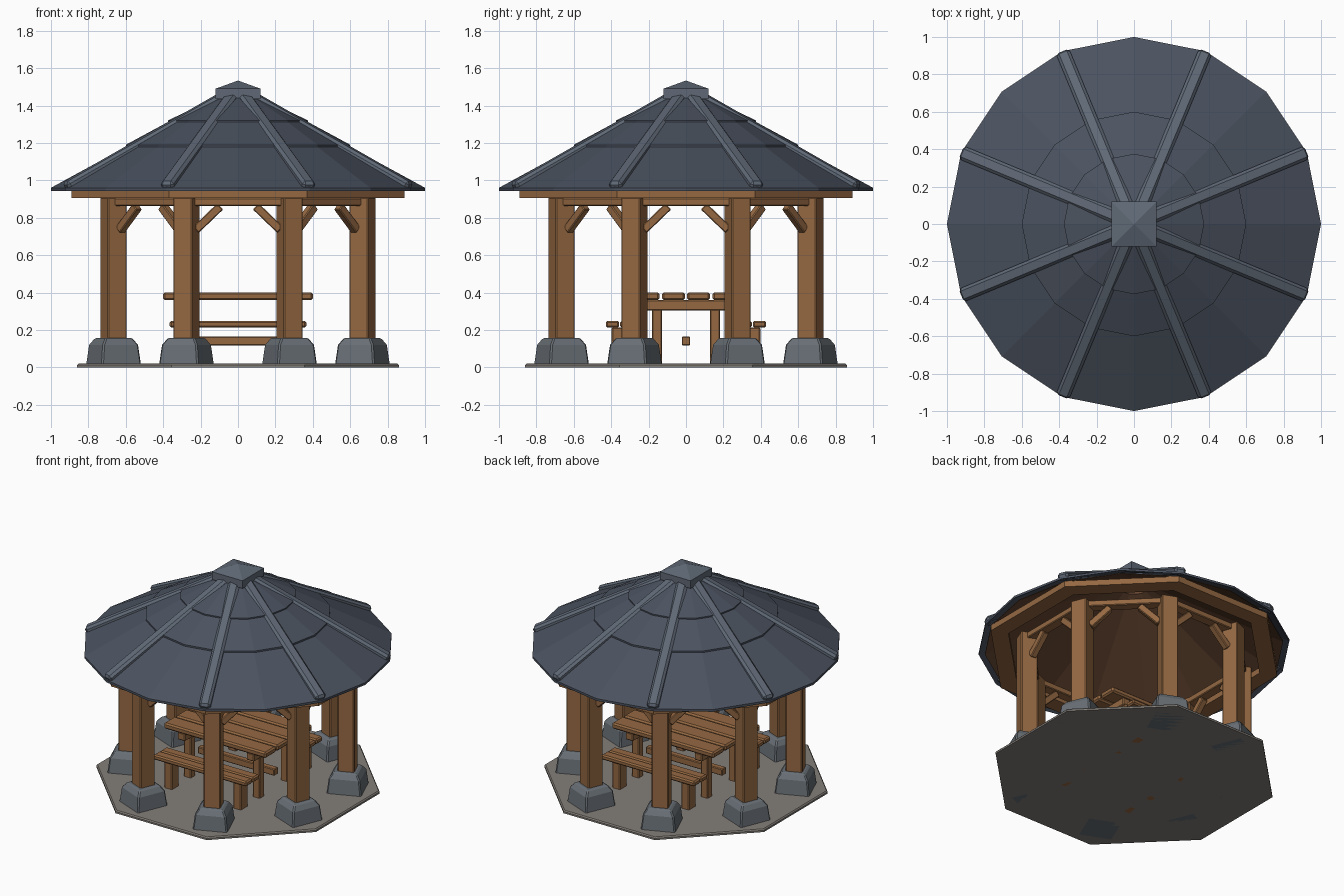
import bpy, bmesh
from math import pi, cos, sin
from mathutils import Vector, Matrix

if "Cube" in bpy.data.objects:
    bpy.data.objects.remove(bpy.data.objects["Cube"])


def material(name, r, g, b):
    m = bpy.data.materials.new(name)
    m.diffuse_color = (r, g, b, 1)
    m.use_nodes = True
    m.node_tree.nodes["Principled BSDF"].inputs["Base Color"].default_value = m.diffuse_color
    return m


WOOD = material("wood", 0.30, 0.14, 0.055)
DARK = material("dark_wood", 0.13, 0.06, 0.03)
SLATE = material("slate", 0.07, 0.085, 0.115)
RIDGE = material("ridge_metal", 0.115, 0.14, 0.18)
STONE = material("stone", 0.14, 0.16, 0.18)
PAVING = material("paving", 0.23, 0.21, 0.19)


def finish(name, bm, mat, matrix=Matrix(), bevel=0):
    bmesh.ops.recalc_face_normals(bm, faces=bm.faces)
    me = bpy.data.meshes.new(name)
    bm.to_mesh(me)
    bm.free()
    me.materials.append(mat)
    ob = bpy.data.objects.new(name, me)
    bpy.context.collection.objects.link(ob)
    ob.matrix_world = matrix
    if bevel:
        mod = ob.modifiers.new("bevel", 'BEVEL')
        mod.width = bevel
        mod.segments = 1
    return ob


def box(name, c, s, mat=WOOD, rot=0, bevel=0.006):
    bm = bmesh.new()
    bmesh.ops.create_cube(bm, size=1, matrix=Matrix.Diagonal((*s, 1)))
    return finish(name, bm, mat, Matrix.Translation(c) @ Matrix.Rotation(rot, 4, 'Z'), bevel)


def beam(name, p, q, w, h, mat=WOOD, bevel=0.005):
    """Bar of width w and height h running from p to q."""
    p, q = Vector(p), Vector(q)
    d = q - p
    bm = bmesh.new()
    bmesh.ops.create_cube(bm, size=1, matrix=Matrix.Diagonal((d.length, w, h, 1)))
    m = Matrix.Translation((p + q) / 2) @ d.to_track_quat('X', 'Z').to_matrix().to_4x4()
    return finish(name, bm, mat, m, bevel)


def lathe(name, profile, n, mat, start=0.0, ring=False, matrix=Matrix(), bevel=0):
    """Sweep (radius, z) points round n sides; ring joins last point to first, else ends are capped."""
    bm = bmesh.new()
    rows = [[bm.verts.new((r * cos(start + 2 * pi * i / n), r * sin(start + 2 * pi * i / n), z))
             for i in range(n)] for r, z in profile]
    pairs = list(zip(rows, rows[1:])) + ([(rows[-1], rows[0])] if ring else [])
    for a, b in pairs:
        for i in range(n):
            j = (i + 1) % n
            bm.faces.new((a[i], a[j], b[j], b[i]))
    if not ring:
        bm.faces.new(rows[0])
        bm.faces.new(rows[-1])
    return finish(name, bm, mat, matrix, bevel)


def polar(r, a, z):
    return Vector((r * cos(a), r * sin(a), z))


E = pi / 8
K = 1 / cos(E)      # octagon apothem to corner radius
Q = 2 ** 0.5 / 2    # square side to corner radius

# Paved floor
lathe("floor_slab", [(0.86 * K, 0), (0.86 * K, 0.012), (0.853 * K, 0.02)], 8, PAVING, E)

# Posts with stone footings, tie beams and knee braces
R = 0.72
for k in range(8):
    a = E + k * pi / 4
    b = a + pi / 4
    lathe("footing", [(0.232 * Q, 0), (0.205 * Q, 0.12), (0.155 * Q, 0.158)], 4, STONE, pi / 4,
          matrix=Matrix.Translation(polar(R, a, 0)) @ Matrix.Rotation(a, 4, 'Z'), bevel=0.008)
    box("post", polar(R, a, 0.525), (0.11, 0.11, 0.77), rot=a)
    p, q = polar(R, a, 0.885), polar(R, b, 0.885)
    beam("tie_beam", p, q, 0.07, 0.042)
    u = (q - p).normalized()
    for end, d in ((p, u), (q, -u)):
        beam("knee_brace", end + d * 0.05 + Vector((0, 0, -0.15)),
             end + d * 0.18 + Vector((0, 0, -0.025)), 0.045, 0.045)

# Eave ring beam
lathe("eave_ring", [(0.89 * K, 0.905), (0.89 * K, 0.946), (0.78 * K, 0.946), (0.78 * K, 0.905)],
      8, WOOD, E, ring=True)

# Boarded ceiling under the roof
lathe("ceiling", [(0.96, 0.943), (0.96, 0.948), (0.1, 1.415), (0.1, 1.40)], 16, DARK, 0, ring=True)

# Three overlapping slate courses
for r0, z0, r1, z1 in ((1.0, 0.96, 0.57, 1.195), (0.6, 1.19, 0.35, 1.325), (0.375, 1.32, 0.08, 1.46)):
    lathe("roof_course", [(r0, z0), (r1, z1), (r1, z1 - 0.016), (r0, z0 - 0.016)],
          16, SLATE, 0, ring=True)

# Hip ridges and roof cap
for k in range(8):
    a = E + k * pi / 4
    beam("hip_ridge", polar(0.995, a, 0.967), polar(0.08, a, 1.45), 0.075, 0.05, RIDGE, 0.015)
lathe("roof_cap", [(0.24 * Q, 1.435), (0.24 * Q, 1.49), (0.002, 1.533)], 4, RIDGE, pi / 4)

# Picnic table
for i in range(4):
    box("table_plank", (0, (i - 1.5) * 0.135, 0.38), (0.8, 0.122, 0.042), bevel=0.01)
beam("stretcher", (-0.3, 0, 0.142), (0.3, 0, 0.142), 0.045, 0.048)
for x in (-0.27, 0.27):
    box("table_batten", (x, 0, 0.332), (0.06, 0.5, 0.055))
    for s in (-1, 1):
        box("table_leg", (x, s * 0.155, 0.155), (0.055, 0.055, 0.31))
        box("bench_leg", (x, s * 0.357, 0.107), (0.06, 0.08, 0.214))

# Benches
for s in (-1, 1):
    for y in (0.316, 0.393):
        box("bench_plank", (0, s * y, 0.23), (0.73, 0.072, 0.036), bevel=0.009)
